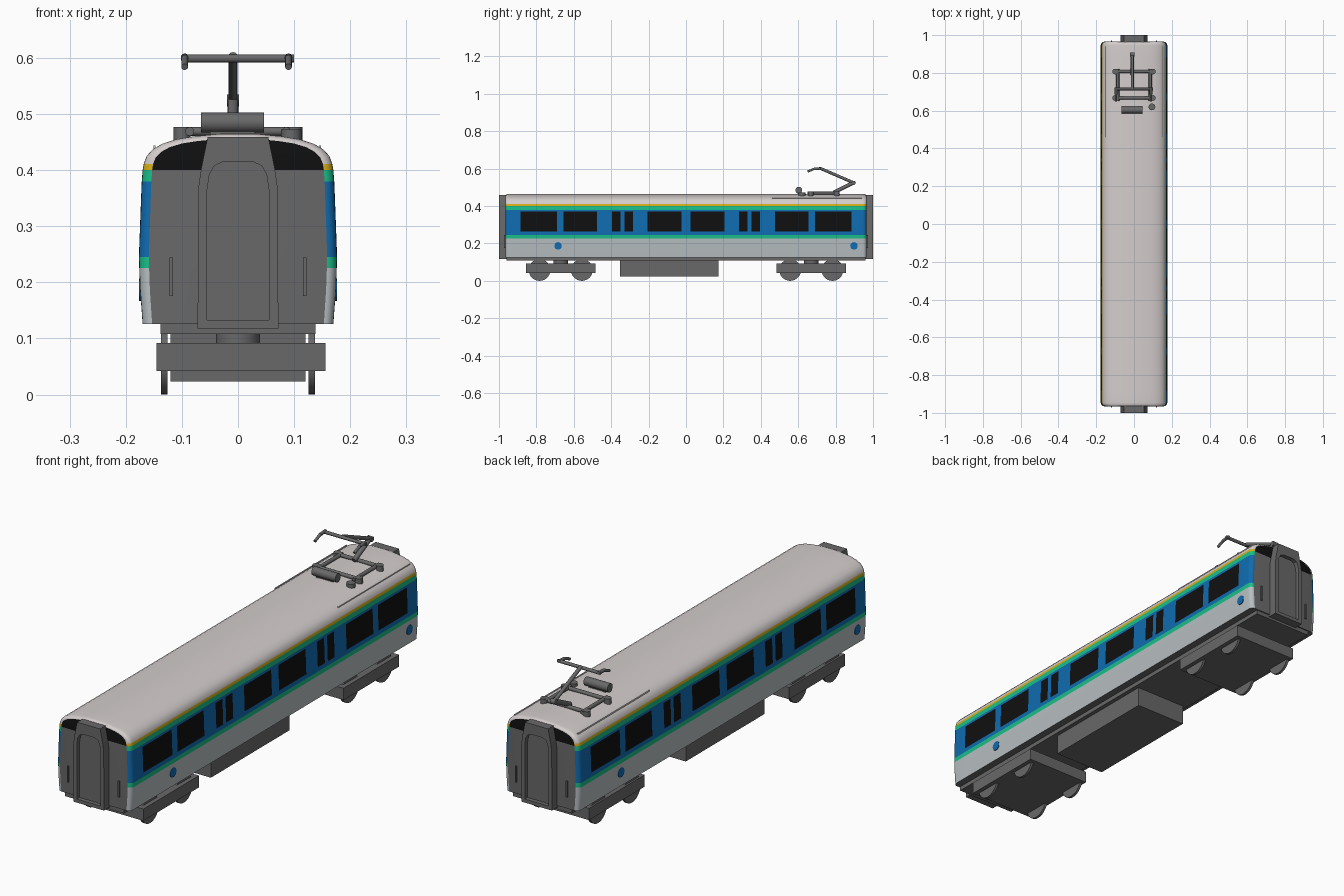
import bpy, bmesh, math
from mathutils import Vector, Matrix

if "Cube" in bpy.data.objects:
    bpy.data.objects.remove(bpy.data.objects["Cube"])

def material(name, r, g, b):
    m = bpy.data.materials.new(name)
    m.diffuse_color = (r, g, b, 1)
    m.use_nodes = True
    m.node_tree.nodes["Principled BSDF"].inputs["Base Color"].default_value = m.diffuse_color
    return m

ROOF = material("warm roof grey", 0.66, 0.62, 0.61)
SIDE = material("light side grey", 0.48, 0.52, 0.54)
BLUE = material("blue", 0.005, 0.15, 0.44)
GREEN = material("green", 0.01, 0.52, 0.25)
YELLOW = material("yellow", 0.68, 0.43, 0.01)
BLACK = material("window black", 0.005, 0.005, 0.005)
DARK = material("dark grey", 0.14, 0.14, 0.14)

def finish(name, bm, mats):
    bmesh.ops.recalc_face_normals(bm, faces=bm.faces)
    mesh = bpy.data.meshes.new(name)
    bm.to_mesh(mesh)
    bm.free()
    for m in mats:
        mesh.materials.append(m)
    ob = bpy.data.objects.new(name, mesh)
    bpy.context.collection.objects.link(ob)
    bpy.ops.object.select_all(action='DESELECT')
    ob.select_set(True)
    bpy.context.view_layer.objects.active = ob
    bpy.ops.object.shade_smooth_by_angle(angle=math.radians(32))
    return ob

def add_box(bm, x0, x1, y0, y1, z0, z1):
    mat = Matrix.Translation(((x0 + x1) / 2, (y0 + y1) / 2, (z0 + z1) / 2)) \
        @ Matrix.Diagonal((x1 - x0, y1 - y0, z1 - z0, 1))
    bmesh.ops.create_cube(bm, size=1, matrix=mat)

def add_rod(bm, a, b, r, sides=12):
    a, b = Vector(a), Vector(b)
    rot = Vector((0, 0, 1)).rotation_difference(b - a).to_matrix().to_4x4()
    bmesh.ops.create_cone(bm, cap_ends=True, segments=sides, radius1=r, radius2=r,
                          depth=(b - a).length, matrix=Matrix.Translation((a + b) / 2) @ rot)

def loft(bm, rings):
    """Skin closed left-right symmetric rings; caps are strips from left to right."""
    vs = [[bm.verts.new(p) for p in ring] for ring in rings]
    n = len(vs[0])
    for a, b in zip(vs, vs[1:]):
        for i in range(n):
            j = (i + 1) % n
            bm.faces.new((a[i], a[j], b[j], b[i]))
    for r in (vs[0], vs[-1]):
        for i in range(n // 2 - 1):
            bm.faces.new((r[i], r[i + 1], r[n - 2 - i], r[n - 1 - i]))

def mirrored(half):
    return half + [(-x, z) for x, z in reversed(half)]

# Car body: cross-section rows fall on the stripe and window edges
section = mirrored([(.170, .126), (.1745, .187), (.176, .226), (.1765, .245), (.176, .263),
                    (.172, .37), (.1715, .38), (.170, .40), (.168, .411), (.163, .425),
                    (.152, .437), (.135, .447), (.11, .455), (.08, .460), (.03, .465)])
windows = [(.024, .206), (.283, .33), (.35, .396), (.476, .655), (.69, .885)]
END = .965
stations = [(y, 0) for w in windows for y in w]
for k in range(6):                      # rounded corner at the ends
    a = math.radians(18 * k)
    stations.append((END - .02 * (1 - math.sin(a)), 1 - math.cos(a)))
stations = [(-y, t) for y, t in reversed(stations)] + stations
rings = [[(x * (1 - .1 * t), y, z - .009 * t * max(0, (z - .411) / .054)) for x, z in section]
         for y, t in stations]
bm = bmesh.new()
loft(bm, rings)
BODY = [ROOF, SIDE, BLUE, GREEN, YELLOW, BLACK, DARK]

def body_colour(c):
    if abs(c.y) > END - 1e-4:                       # flat end wall
        return 5 if c.z > .40 else 6
    if c.z < .127:                                  # floor
        return 6
    if .263 < c.z < .37 and any(a < abs(c.y) < b for a, b in windows):
        return 5
    for top, index in ((.226, 1), (.245, 3), (.38, 2), (.40, 3), (.411, 4)):
        if c.z < top:
            return index
    return 0

for f in bm.faces:
    f.material_index = body_colour(f.calc_center_median())
finish("car_body", bm, BODY)

# Round blue side markers, placed with half-turn symmetry
bm = bmesh.new()
for s in (1, -1):
    for y in (-.684, .898):
        add_rod(bm, (s * .171, s * y, .187), (s * .1765, s * y, .187), .02, 20)
finish("side_markers", bm, [BLUE])

# Gangway portals with arched recess at both ends
outer = mirrored([(.072, .118), (.0705, .37), (.066, .40), (.060, .43), (.054, .459)])
inner = mirrored([(.055, .133), (.055, .365), (.051, .392), (.042, .408), (.026, .415)])
for s, label in ((-1, "front"), (1, "back")):
    bm = bmesh.new()
    loft(bm, [[(x, s * y, z) for x, z in ring]
              for ring, y in ((outer, .955), (outer, 1.0), (inner, 1.0), (inner, .982))])
    finish(label + "_gangway", bm, [DARK])
    # Handrails beside the gangway
    bm = bmesh.new()
    for x in (-.119, .119):
        y0, y1 = sorted((s * .96, s * .972))
        add_box(bm, x - .003, x + .003, y0, y1, .176, .244)
    finish(label + "_handrails", bm, [DARK])

# Underframe and equipment box
bm = bmesh.new()
add_box(bm, -.138, .138, -.96, .96, .108, .128)
finish("underframe", bm, [DARK])
bm = bmesh.new()
add_box(bm, -.12, .12, -.353, .173, .023, .115)
finish("equipment_box", bm, [DARK])

# Bogies: frame, pivot, wheels and axles
for yc, label in ((-.67, "front"), (.67, "back")):
    bm = bmesh.new()
    add_box(bm, -.145, .156, yc - .186, yc + .186, .042, .092)
    add_rod(bm, (0, yc, .085), (0, yc, .115), .039, 24)
    finish(label + "_bogie_frame", bm, [DARK])
    bm = bmesh.new()
    for y in (yc - .113, yc + .113):
        for s in (1, -1):
            add_rod(bm, (s * .126, y, .058), (s * .137, y, .058), .058, 28)
        add_rod(bm, (-.126, y, .058), (.126, y, .058), .012)
    finish(label + "_wheels", bm, [DARK])

# Thin roof strips beside the pantograph
bm = bmesh.new()
for x in (-.149, .146):
    add_box(bm, x - .002, x + .002, .46, .94, .435, .444)
finish("roof_strips", bm, [ROOF])

# Pantograph base frame on insulators
bm = bmesh.new()
for y in (.667, .807):
    add_rod(bm, (-.1, y, .469), (.1, y, .469), .008)
    for x in (-.1, .1):
        add_rod(bm, (x, y, .45), (x, y, .477), .015, 16)
for x in (-.086, .086):
    add_rod(bm, (x, .65, .469), (x, .82, .469), .008)
add_rod(bm, (.095, .62, .45), (.095, .62, .472), .018, 16)
finish("pantograph_base", bm, [DARK])

# Cylinder in front of the pantograph
bm = bmesh.new()
add_rod(bm, (-.066, .603, .485), (.046, .603, .485), .018, 20)
add_box(bm, -.05, .03, .595, .611, .455, .475)
finish("roof_cylinder", bm, [DARK])

# Pantograph arms
bm = bmesh.new()
add_rod(bm, (-.009, .79, .472), (-.009, .895, .525), .010)
add_rod(bm, (-.009, .902, .522), (-.009, .715, .603), .008)
add_rod(bm, (-.02, .897, .524), (.002, .897, .524), .011)
finish("pantograph_arms", bm, [DARK])

# Pantograph head with bent horns
bm = bmesh.new()
add_rod(bm, (-.1, .715, .599), (.1, .715, .599), .007)
for x in (-.095, .09):
    add_rod(bm, (x, .722, .601), (x, .685, .599), .007)
    add_rod(bm, (x, .688, .600), (x, .65, .584), .006)
finish("pantograph_head", bm, [DARK])
